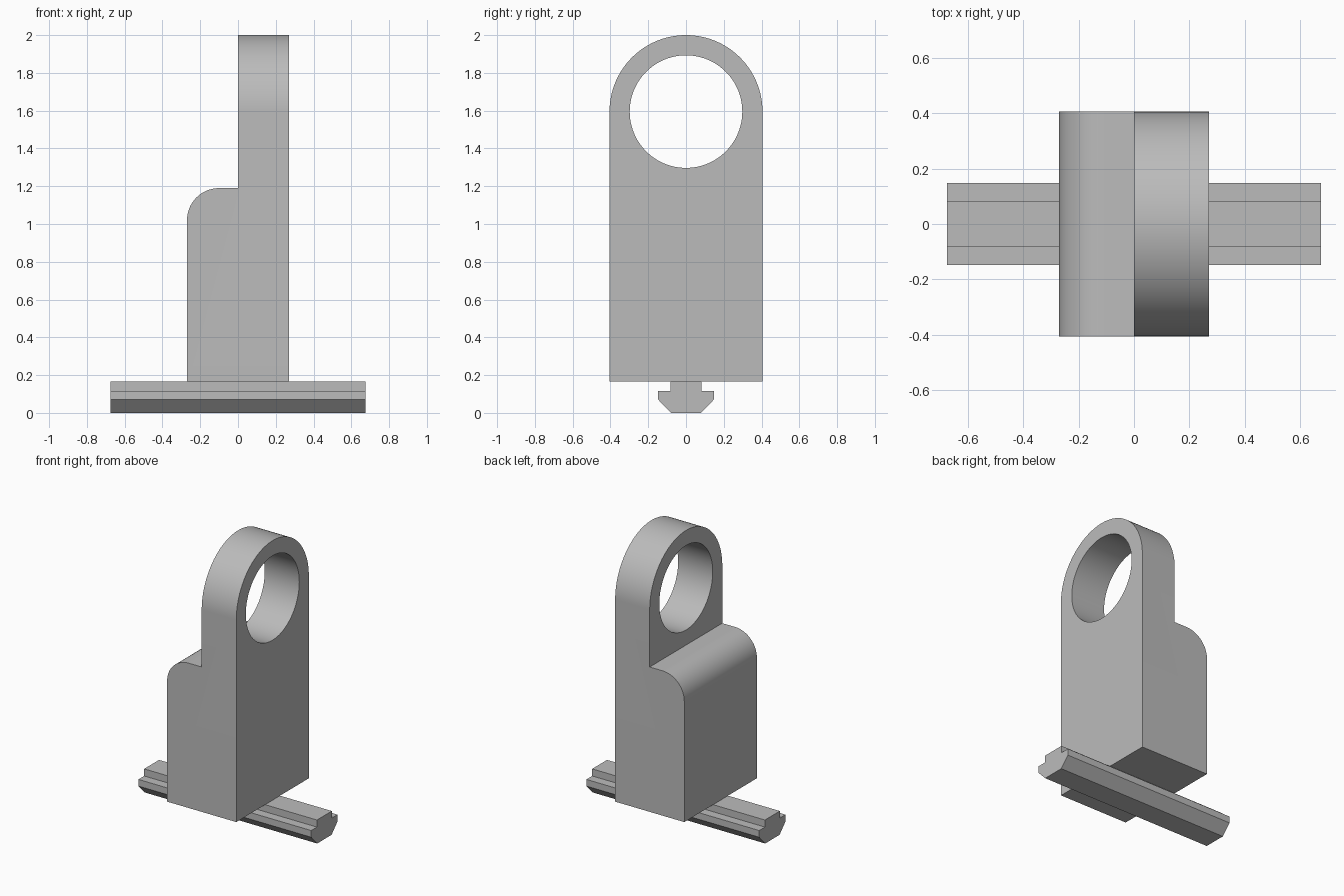
import bpy, bmesh, math
from mathutils import Vector

cube = bpy.data.objects.get("Cube")
if cube:
    bpy.data.objects.remove(cube, do_unlink=True)

grey = bpy.data.materials.new("plain grey")
grey.use_nodes = True
GREY = (0.5, 0.5, 0.5, 1)
grey.diffuse_color = GREY
grey.node_tree.nodes["Principled BSDF"].inputs["Base Color"].default_value = GREY

HALF_X, HALF_Y = 0.27, 0.405
BASE_Z, STEP_Z, RING_Z = 0.167, 1.19, 1.595
HOLE_R, FILLET_R = 0.298, 0.17


def arc(cx, cz, r, start, end, steps):
    """Points along a circular arc, angles in degrees."""
    angles = [math.radians(start + (end - start) * i / steps) for i in range(steps + 1)]
    return [(cx + r * math.cos(a), cz + r * math.sin(a)) for a in angles]


def prism(name, profile, axis, half):
    """Extrude a (horizontal, z) profile along x or y, centred on zero."""
    def place(p, d):
        return (d, p[0], p[1]) if axis == "x" else (p[0], d, p[1])
    bm = bmesh.new()
    face = bm.faces.new([bm.verts.new(place(p, -half)) for p in profile])
    ext = bmesh.ops.extrude_face_region(bm, geom=[face])
    moved = [v for v in ext["geom"] if isinstance(v, bmesh.types.BMVert)]
    bmesh.ops.translate(bm, verts=moved, vec=Vector(place((0, 0), 2 * half)))
    bmesh.ops.recalc_face_normals(bm, faces=bm.faces)
    mesh = bpy.data.meshes.new(name)
    bm.to_mesh(mesh)
    bm.free()
    mesh.materials.append(grey)
    obj = bpy.data.objects.new(name, mesh)
    bpy.context.collection.objects.link(obj)
    return obj


def apply_boolean(obj, cutter, operation):
    """Apply a boolean, then remove the cutter."""
    mod = obj.modifiers.new("cut", "BOOLEAN")
    mod.object, mod.operation, mod.solver = cutter, operation, "EXACT"
    bpy.context.view_layer.objects.active = obj
    bpy.ops.object.modifier_apply(modifier=mod.name)
    bpy.data.objects.remove(cutter, do_unlink=True)


# Stepped block with a rounded shoulder, extruded over-wide before trimming
side = [(-HALF_X, BASE_Z), (HALF_X, BASE_Z), (HALF_X, 2.2), (0, 2.2), (0, STEP_Z)]
side += arc(FILLET_R - HALF_X, STEP_Z - FILLET_R, FILLET_R, 90, 180, 16)
bracket = prism("bracket", side, "y", 0.6)

# Trim to the round-topped outline and bore the eye
outline = [(-HALF_Y, 0), (HALF_Y, 0)] + arc(0, RING_Z, HALF_Y, 0, 180, 64)
apply_boolean(bracket, prism("outline_cutter", outline, "x", 0.5), "INTERSECT")
bore = arc(0, RING_Z, HOLE_R, 0, 360, 96)[:-1]
apply_boolean(bracket, prism("bore_cutter", bore, "x", 0.5), "DIFFERENCE")

# Slot rail: narrow neck, wide shoulders, chamfered foot
half = [(0.08, 0), (0.147, 0.07), (0.147, 0.117), (0.083, 0.117), (0.083, BASE_Z)]
rail = prism("slot_rail", half + [(-y, z) for y, z in reversed(half)], "x", 0.675)

# Smooth the curved surfaces, keep edges sharp
bpy.ops.object.select_all(action="DESELECT")
bracket.select_set(True)
bpy.context.view_layer.objects.active = bracket
bpy.ops.object.shade_smooth_by_angle(angle=math.radians(30))
